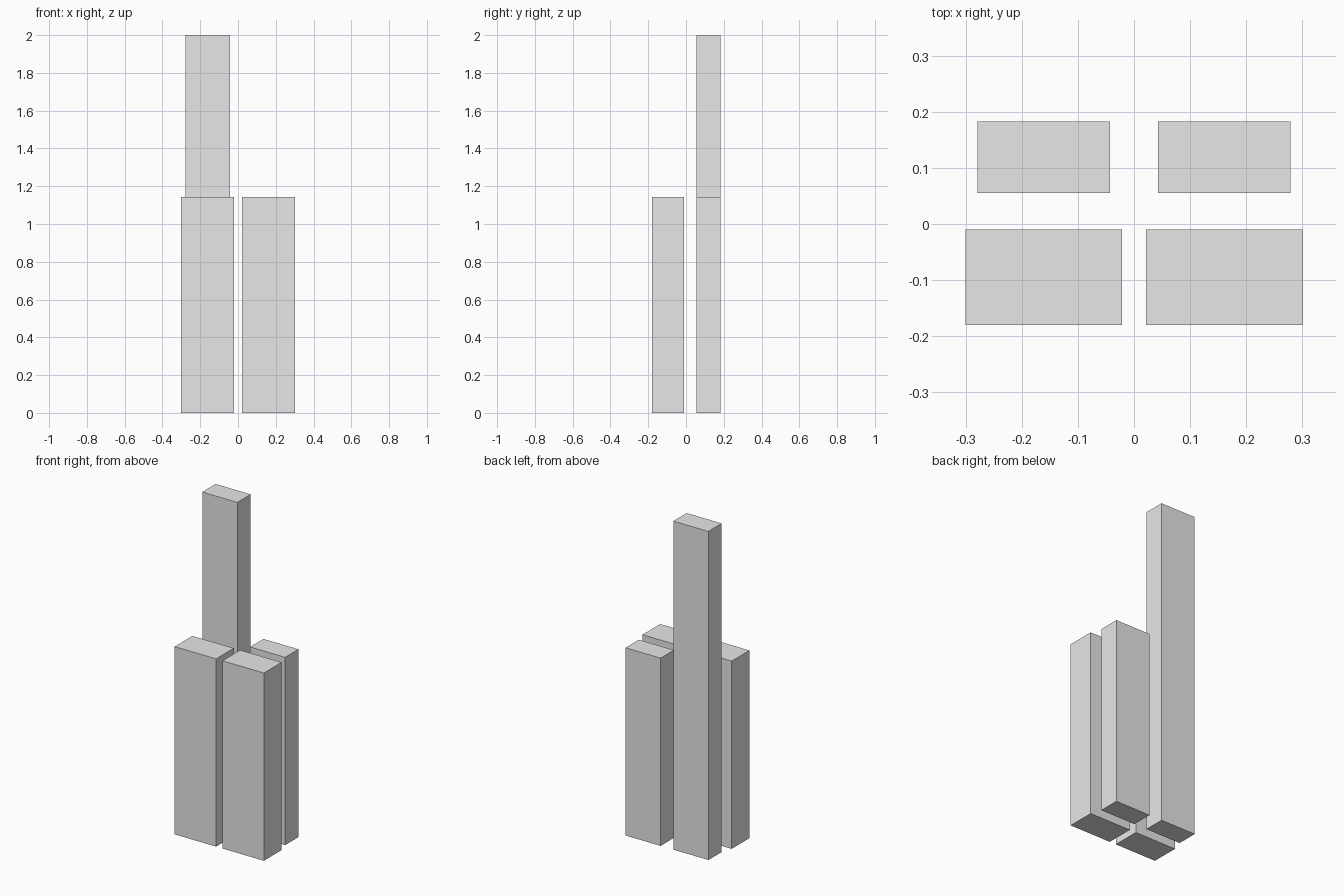
import bpy

cube = bpy.data.objects.get("Cube")
if cube:
    bpy.data.objects.remove(cube, do_unlink=True)

# One plain grey for every block
GREY = (0.8, 0.8, 0.8, 1.0)
grey = bpy.data.materials.new("plain_grey")
grey.use_nodes = True
grey.diffuse_color = GREY
grey.node_tree.nodes["Principled BSDF"].inputs["Base Color"].default_value = GREY


def block(name, x, y, width, depth, height):
    """Upright box standing on the ground, centred at x, y."""
    bpy.ops.mesh.primitive_cube_add(size=1, location=(x, y, height / 2))
    obj = bpy.context.object
    obj.name = name
    obj.scale = (width, depth, height)
    bpy.ops.object.transform_apply(location=False, rotation=False, scale=True)
    obj.data.materials.append(grey)
    return obj


LOW, TALL = 1.143, 2.0
OFFSET = 0.161

for side, sign in (("right", -1), ("left", 1)):
    # Wide block at the front, narrower block behind it; the right rear one is the tower
    block(f"front_{side}_block", sign * OFFSET, -0.095, 0.279, 0.17, LOW)
    if side == "right":
        block("rear_right_tower", sign * OFFSET, 0.119, 0.236, 0.128, TALL)
    else:
        block("rear_left_block", sign * OFFSET, 0.119, 0.236, 0.128, LOW)
